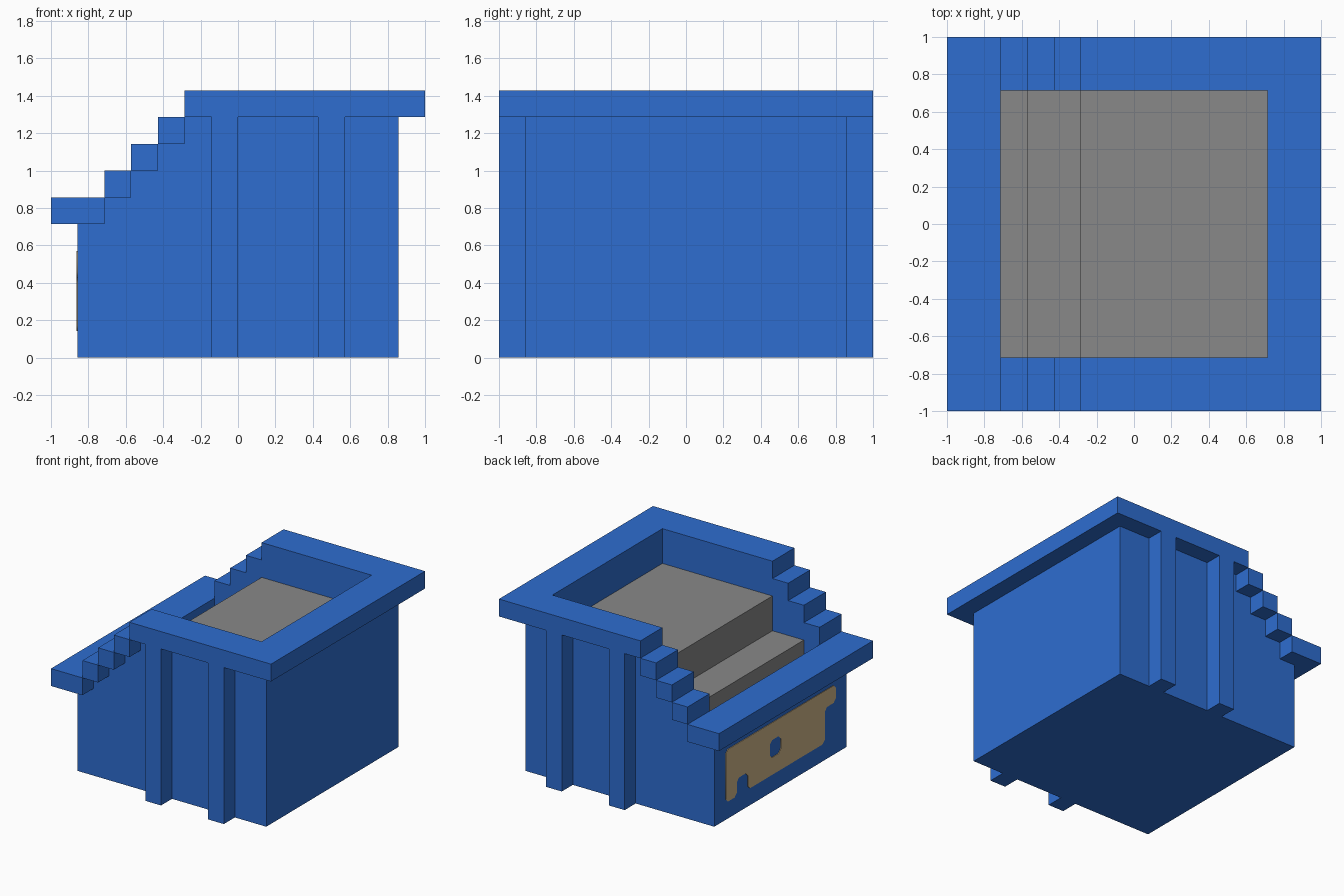
import bpy, bmesh
from math import pi
from mathutils import Vector

cube = bpy.data.objects.get("Cube")
if cube:
    bpy.data.objects.remove(cube, do_unlink=True)

U = 1 / 7  # every part sits on a grid of this step


def material(name, srgb):
    linear = [((c / 255 + 0.055) / 1.055) ** 2.4 for c in srgb]
    mat = bpy.data.materials.new(name)
    mat.use_nodes = True
    mat.diffuse_color = (*linear, 1)
    mat.node_tree.nodes["Principled BSDF"].inputs["Base Color"].default_value = (*linear, 1)
    return mat


blue = material("blue", (46, 109, 208))
grey = material("grey", (136, 136, 136))
tan = material("tan", (209, 182, 137))


def prism(name, points, low, high, mat, axis="z"):
    """Extrude a flat outline along z, or an x-z outline along y."""
    bm = bmesh.new()
    place = (lambda a, b: (a, b, low)) if axis == "z" else (lambda a, b: (a, low, b))
    face = bm.faces.new([bm.verts.new(Vector(place(a, b)) * U) for a, b in points])
    moved = bmesh.ops.extrude_face_region(bm, geom=[face], use_keep_orig=True)["geom"]
    shift = Vector((0, 0, 1) if axis == "z" else (0, 1, 0)) * (high - low) * U
    bmesh.ops.translate(bm, verts=[v for v in moved if isinstance(v, bmesh.types.BMVert)], vec=shift)
    bmesh.ops.recalc_face_normals(bm, faces=bm.faces)
    mesh = bpy.data.meshes.new(name)
    bm.to_mesh(mesh)
    bm.free()
    mesh.materials.append(mat)
    obj = bpy.data.objects.new(name, mesh)
    bpy.context.collection.objects.link(obj)
    return obj


def box(name, x0, x1, y0, y1, z0, z1, mat=blue):
    return prism(name, [(x0, y0), (x1, y0), (x1, y1), (x0, y1)], z0, z1, mat)


# Hollow body with a stepped low end
body = prism("body", [(-6, 0), (6, 0), (6, 9), (-2, 9), (-2, 8), (-3, 8), (-3, 7),
                      (-4, 7), (-4, 6), (-5, 6), (-5, 5), (-6, 5)], -6, 6, blue, "y")
cutter = box("cavity_cutter", -5, 5, -5, 5, 1, 12)
cut = body.modifiers.new("cavity", "BOOLEAN")
cut.operation, cut.solver, cut.object = "DIFFERENCE", "EXACT", cutter
bpy.context.view_layer.objects.active = body
bpy.ops.object.modifier_apply(modifier=cut.name)
bpy.data.objects.remove(cutter, do_unlink=True)

# Rim: a high U shape and a low bar
prism("high_rim", [(-2, -7), (7, -7), (7, 7), (-2, 7), (-2, 5), (5, 5), (5, -5), (-2, -5)],
      9, 10, blue)
box("low_rim", -7, -5, -7, 7, 5, 6)

# Rim steps and ribs on both sides
for side, y0, y1, r0, r1 in (("right", -7, -5, -7, -6), ("left", 5, 7, 6, 7)):
    for i in range(3):
        box(f"{side}_rim_step_{i + 1}", i - 5, i - 4, y0, y1, i + 6, i + 7)
    for i, x in enumerate((-1, 3)):
        box(f"{side}_rib_{i + 1}", x, x + 1, r0, r1, 0, 9)

# Stepped filling
prism("filling", [(-5, 1), (5, 1), (5, 8), (-2, 8), (-2, 6), (-4, 6), (-4, 4), (-5, 4)],
      -5, 5, grey, "y")

# Thin patch on the low end, with clipped corners and a hole
curve = bpy.data.curves.new("end_patch", "CURVE")
curve.dimensions, curve.fill_mode, curve.extrude = "2D", "BOTH", 0.003
outline = [(-5, 1), (-4, 1), (-4, 2), (-3, 2), (-3, 1), (4, 1), (4, 3), (5, 3), (5, 4), (-5, 4)]
hole = [(-1, 2), (0, 2), (0, 3), (-1, 3)]
for loop in (outline, hole):
    corners = [Vector(p) for p in loop]
    clipped = []
    for i, p in enumerate(corners):
        for q in (corners[i - 1], corners[(i + 1) % len(corners)]):
            clipped.append((p + (q - p).normalized() * 0.2) * U)
    spline = curve.splines.new("POLY")
    spline.points.add(len(clipped) - 1)
    for point, p in zip(spline.points, clipped):
        point.co = (p.x, p.y, 0, 1)
    spline.use_cyclic_u = True
curve.materials.append(tan)
patch = bpy.data.objects.new("end_patch", curve)
patch.location.x = -6 * U - 0.002
patch.rotation_euler = (pi / 2, 0, -pi / 2)
bpy.context.collection.objects.link(patch)
bpy.ops.object.select_all(action="DESELECT")
patch.select_set(True)
bpy.context.view_layer.objects.active = patch
bpy.ops.object.convert(target="MESH")
